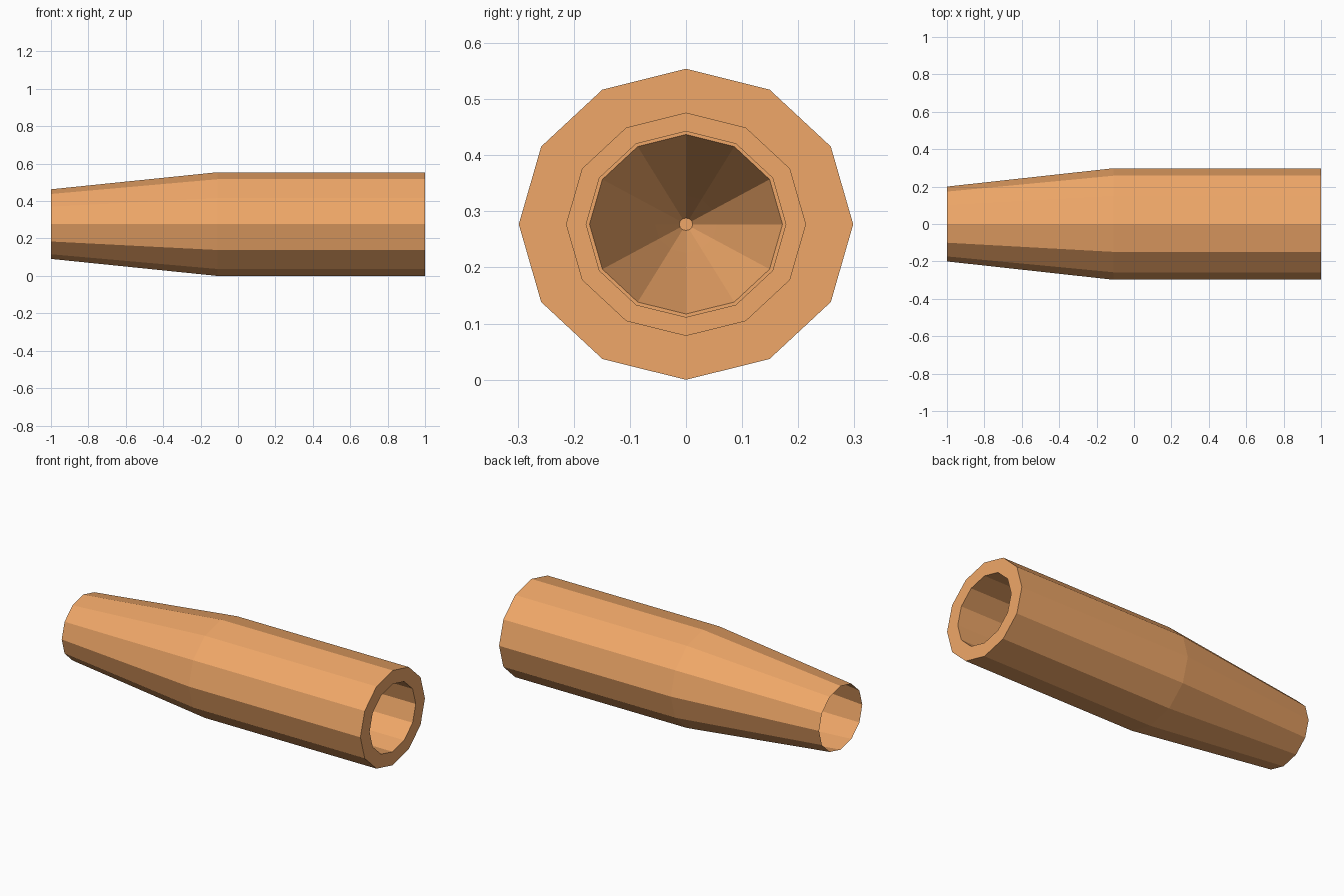
import bpy
import math

if "Cube" in bpy.data.objects:
    bpy.data.objects.remove(bpy.data.objects["Cube"])

SIDES = 12
RZ = 0.93          # slight vertical squash of the cross-section
CZ = 0.277         # axis height above the ground

mat = bpy.data.materials.new("orange")
mat.diffuse_color = (0.87, 0.39, 0.14, 1.0)
mat.use_nodes = True
mat.node_tree.nodes["Principled BSDF"].inputs["Base Color"].default_value = mat.diffuse_color


def lathe(name, profile, cap_end=False):
    """Sweep (x, radius) points around the x axis with flat sides."""
    verts, faces = [], []
    for x, r in profile:
        for i in range(SIDES):
            t = 2 * math.pi * i / SIDES
            verts.append((x, r * math.cos(t), CZ + RZ * r * math.sin(t)))
    for k in range(len(profile) - 1):
        a, b = k * SIDES, (k + 1) * SIDES
        for i in range(SIDES):
            j = (i + 1) % SIDES
            faces.append((a + i, a + j, b + j, b + i))
    if cap_end:
        last = (len(profile) - 1) * SIDES
        faces.append(tuple(range(last, last + SIDES)))
    mesh = bpy.data.meshes.new(name)
    mesh.from_pydata(verts, [], faces)
    mesh.materials.append(mat)
    obj = bpy.data.objects.new(name, mesh)
    bpy.context.collection.objects.link(obj)
    return obj


# Thin tapered shell, open at the narrow end, with thick rim and bore
lathe("outer_sleeve", [(-1.0, 0.20), (-0.11, 0.298), (1.0, 0.298),
                       (1.0, 0.213), (0.1, 0.213), (0.1, 0.178)])

# Stepped funnel closing the bore, ending in a tiny flat tip
lathe("inner_funnel", [(0.1, 0.178), (-0.1, 0.178), (-0.1, 0.172),
                       (-0.38, 0.055), (-0.48, 0.012)], cap_end=True)
